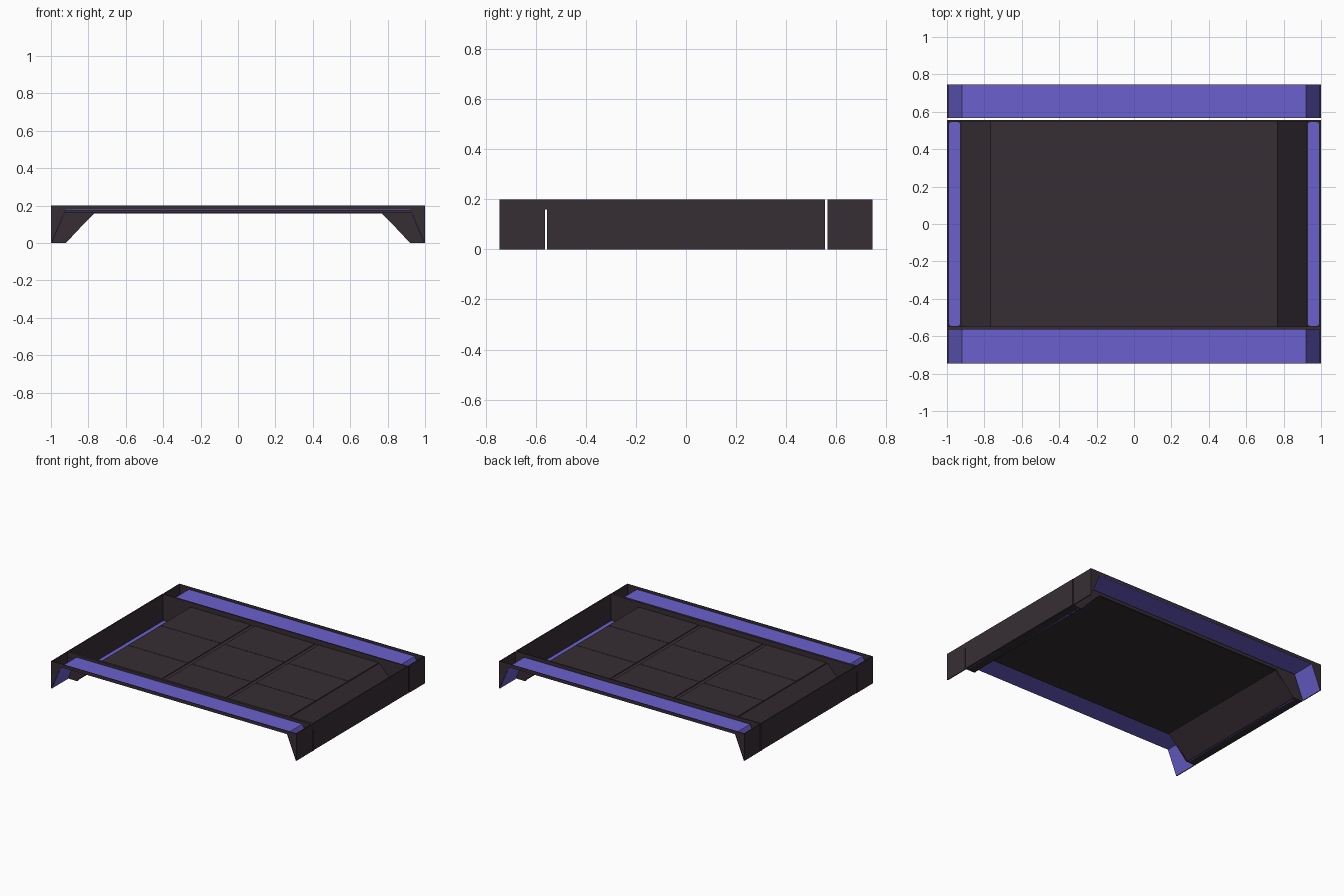
import bpy, bmesh

if "Cube" in bpy.data.objects:
    bpy.data.objects.remove(bpy.data.objects["Cube"])


def material(name, rgb):
    m = bpy.data.materials.new(name)
    m.diffuse_color = (*rgb, 1)
    m.use_nodes = True
    m.node_tree.nodes["Principled BSDF"].inputs["Base Color"].default_value = m.diffuse_color
    return m


DARK = material("dark_plum_metal", (0.037, 0.027, 0.034))
PURPLE = material("violet_panel", (0.144, 0.117, 0.610))


def extrude(name, pts, y0, y1, mat):
    """Extrude a closed (x, z) profile from y0 to y1."""
    bm = bmesh.new()
    face = bm.faces.new([bm.verts.new((x, y0, z)) for x, z in pts])
    out = bmesh.ops.extrude_face_region(bm, geom=[face])
    verts = [v for v in out["geom"] if isinstance(v, bmesh.types.BMVert)]
    bmesh.ops.translate(bm, verts=verts, vec=(0, y1 - y0, 0))
    bmesh.ops.recalc_face_normals(bm, faces=bm.faces)
    me = bpy.data.meshes.new(name)
    bm.to_mesh(me)
    bm.free()
    me.materials.append(mat)
    ob = bpy.data.objects.new(name, me)
    bpy.context.collection.objects.link(ob)
    return ob


def sheet(name, line, t, y0, y1, mat):
    """Thin bent sheet that follows an open (x, z) line, t thick in z."""
    return extrude(name, line + [(x, z - t) for x, z in reversed(line)], y0, y1, mat)


def box(name, x0, x1, y0, y1, z0, z1, mat):
    return extrude(name, [(x0, z0), (x1, z0), (x1, z1), (x0, z1)], y0, y1, mat)


def mirrored(half):
    """Complete a right-half line with its mirror image, left to right."""
    return [(-x, z) for x, z in reversed(half)] + half


H = 0.2          # overall height
Y_IN = 0.556     # half length of the middle section
Y_OUT = 0.745    # half length overall
rows = [-0.55, -0.19, 0.19, 0.55]

# Folded deck of the middle section, in three segments, with raised panels
for i, (a, b) in enumerate(zip(rows, rows[1:])):
    sheet(f"deck_{i}", mirrored([(0.768, 0.162), (0.925, 0.006)]), 0.005, a, b, DARK)
    for j, (x0, x1) in enumerate([(-0.765, -0.275), (-0.245, 0.245), (0.275, 0.765)]):
        ya, yb = max(a + 0.0015, -0.543), min(b - 0.0015, 0.543)
        box(f"deck_panel_{i}_{j}", x0, x1, ya, yb, 0.161, 0.167, DARK)

# End caps of the middle section, with sloped cut-out underneath
cap = mirrored([(0.77, 0.16), (0.92, 0.0), (1, 0)]) + [(1, H), (-1, H)]
for name, y0, y1 in [("front_cap", -Y_IN, -0.547), ("back_cap", 0.547, Y_IN)]:
    extrude(name, cap, y0, y1, DARK)
# Lip closing the top of the front joint
box("front_joint_lip", -1, 1, -0.565, -Y_IN, 0.16, H, DARK)

# Side walls and violet floor strips of the gutters
for side, s in [("left", -1), ("right", 1)]:
    xs = sorted([s * 0.992, s * 1.0])
    box(f"{side}_wall", *xs, -Y_IN, Y_IN, 0.003, H, DARK)
    xs = sorted([s * 0.925, s * 0.995])
    box(f"{side}_gutter_base", *xs, -0.55, 0.55, 0.0, 0.004, DARK)
    xs = sorted([s * 0.929, s * 0.989])
    strip = box(f"{side}_gutter_strip", *xs, -0.545, 0.545, 0.0, 0.007, PURPLE)
    # round the strip corners
    bm = bmesh.new()
    bm.from_mesh(strip.data)
    up = [e for e in bm.edges if abs(e.verts[0].co.z - e.verts[1].co.z) > 0.005]
    bmesh.ops.bevel(bm, geom=up, offset=0.015, segments=3, affect='EDGES', profile=0.5)
    bm.to_mesh(strip.data)
    bm.free()

# End sections: violet folded sheet, thin outer plate and side walls
plate = mirrored([(0.922, 0.176), (0.997, 0.0), (1, 0)]) + [(1, H), (-1, H)]
for end, s, inner in [("front", -1, 0.563), ("back", 1, 0.566)]:
    y0, y1 = sorted([s * inner, s * Y_OUT])
    sheet(f"{end}_strip", mirrored([(0.92, 0.18), (0.992, 0.005)]), 0.005, y0, y1, PURPLE)
    p0, p1 = sorted([s * (Y_OUT - 0.003), s * Y_OUT])
    extrude(f"{end}_plate", plate, p0, p1, DARK)
    for side, x in [("left", -1), ("right", 1)]:
        xs = sorted([x * 0.993, x * 0.999])
        box(f"{end}_{side}_wall", *xs, y0, y1, 0.0, H, DARK)
